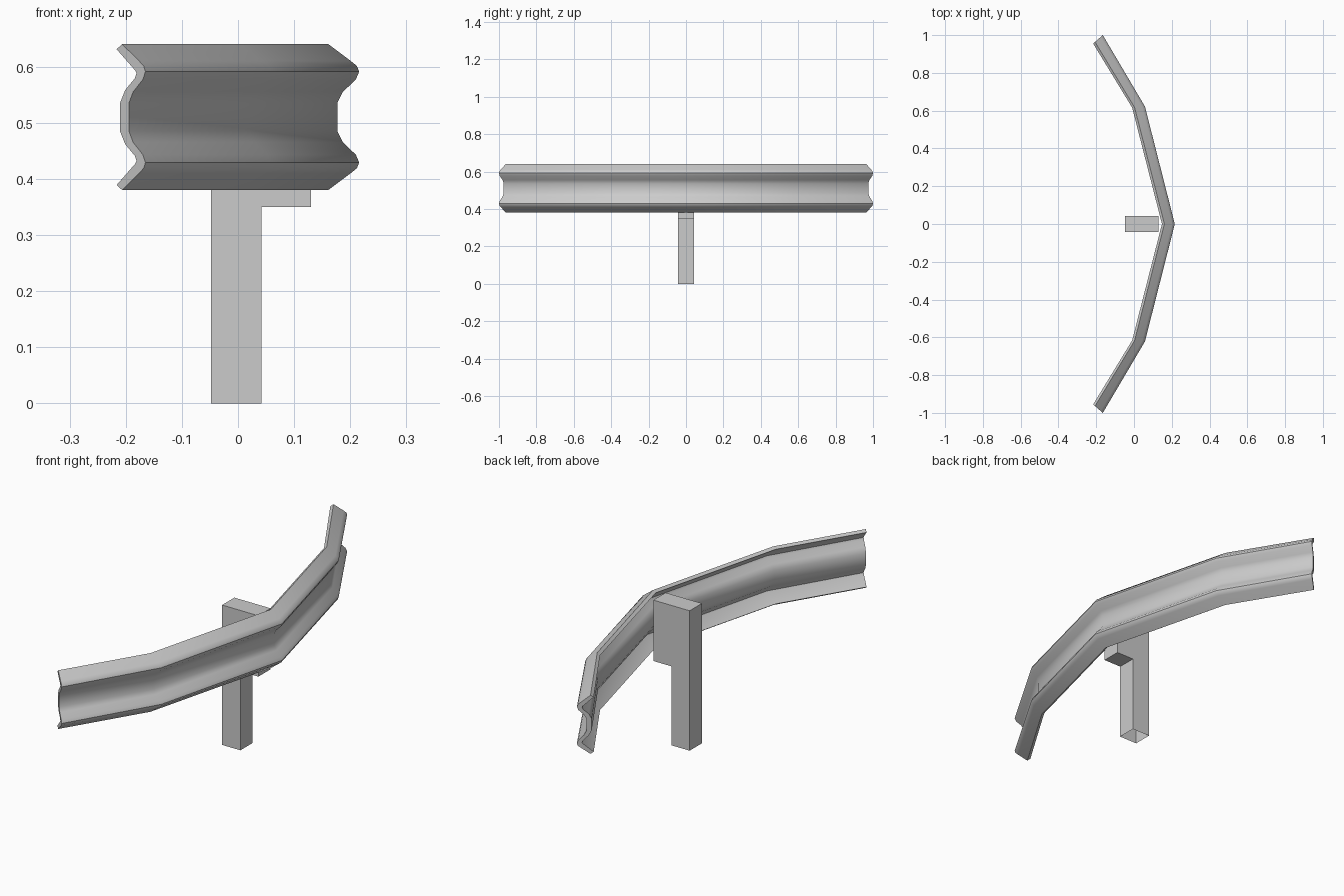
import bpy, bmesh
from math import cos, sin, radians
from mathutils import Vector

if "Cube" in bpy.data.objects:
    bpy.data.objects.remove(bpy.data.objects["Cube"])

# Half cross-section of the rail: (depth, height above rail middle)
front = [(-0.055, 0.13), (-0.015, 0.10), (-0.004, 0.091), (0, 0.081),
         (-0.006, 0.067), (-0.029, 0.045), (-0.039, 0.025)]
back = [(-0.068, 0.121), (-0.024, 0.083), (-0.021, 0.078),
        (-0.025, 0.069), (-0.048, 0.048), (-0.06, 0.025)]
mirror = lambda pts: [(d, -z) for d, z in reversed(pts)]
profile = front + mirror(front) + [(d, -z) for d, z in back] + list(reversed(back))

# Path stations on the outer ridge: x, y, facing angle
path = [(-0.165, -1.0, -41), (0.058, -0.622, -5), (0.216, 0, 0),
        (0.058, 0.622, 5), (-0.165, 1.0, 41)]
RAIL_Z = 0.51


def finish(bm, name):
    bmesh.ops.recalc_face_normals(bm, faces=bm.faces)
    mesh = bpy.data.meshes.new(name)
    bm.to_mesh(mesh)
    bm.free()
    ob = bpy.data.objects.new(name, mesh)
    bpy.context.collection.objects.link(ob)
    return ob


def box(name, lo, hi, open_side):
    """Box with the face on the given side left open."""
    bm = bmesh.new()
    bmesh.ops.create_cube(bm, size=1)
    bm.normal_update()
    side = Vector(open_side)
    gone = [f for f in bm.faces if f.normal.dot(side) > 0.9]
    bmesh.ops.delete(bm, geom=gone, context='FACES')
    for v in bm.verts:
        v.co = [a + (b - a) * (c + 0.5) for a, b, c in zip(lo, hi, v.co)]
    return finish(bm, name)


# Corrugated guard rail swept along the bent path
bm = bmesh.new()
rings = []
for x, y, ang in path:
    c, s = cos(radians(ang)), sin(radians(ang))
    rings.append([bm.verts.new((x + d * c, y + d * s, RAIL_Z + z)) for d, z in profile])
n = len(profile)
for a, b in zip(rings, rings[1:]):
    for i in range(n):
        j = (i + 1) % n
        bm.faces.new((a[i], a[j], b[j], b[i]))
bm.faces.new(rings[0])
bm.faces.new(rings[-1])
rail = finish(bm, "guard_rail")
bpy.context.view_layer.objects.active = rail
rail.select_set(True)
bpy.ops.object.shade_smooth_by_angle(angle=radians(30))

# Post with open base, and the spacer block behind the rail
box("post", (-0.048, -0.043, 0), (0.042, 0.043, 0.62), (0, 0, -1))
box("spacer_block", (0.042, -0.043, 0.35), (0.13, 0.043, 0.62), (-1, 0, 0))
